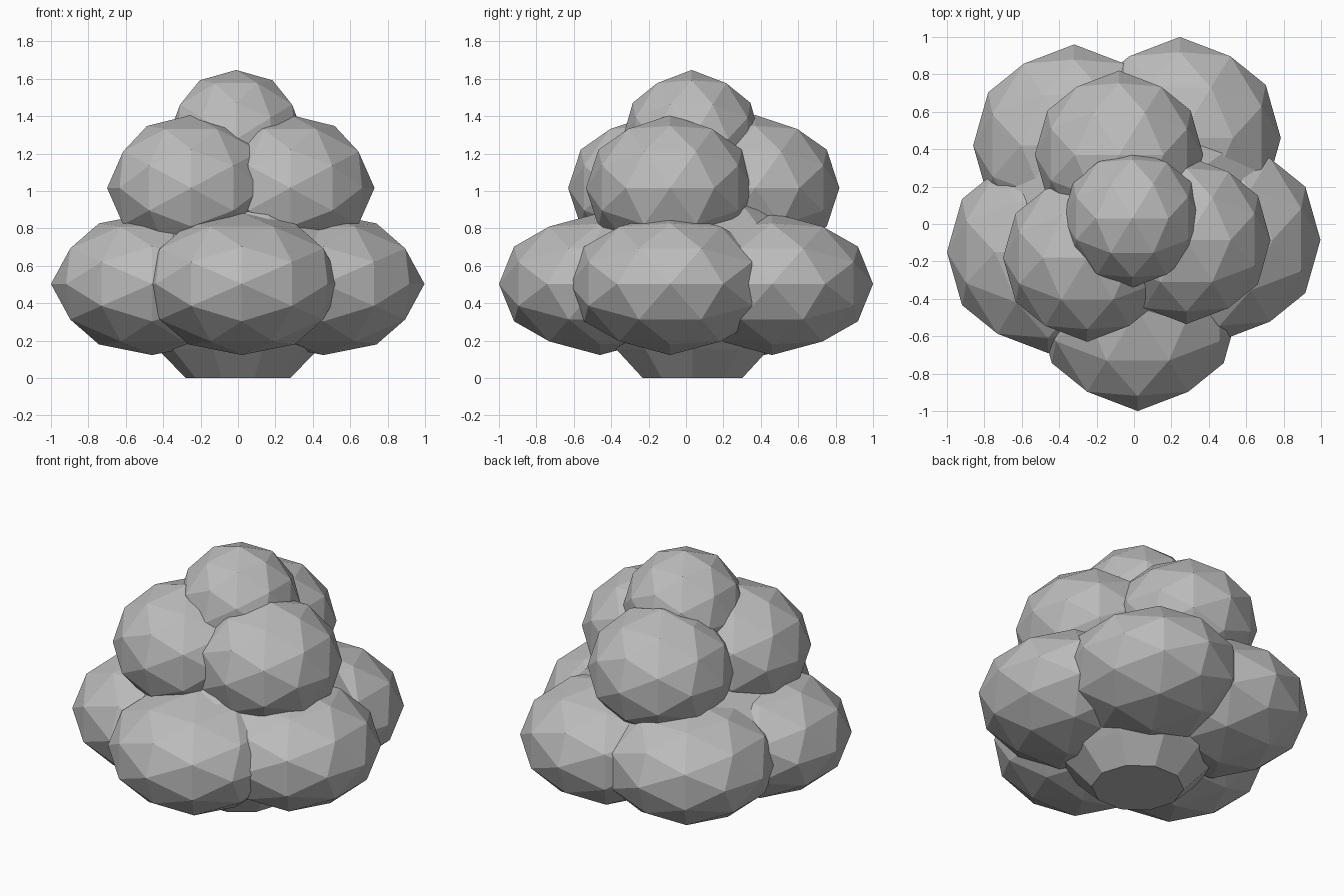
import bpy, bmesh, math
from mathutils import Vector

if "Cube" in bpy.data.objects:
    bpy.data.objects.remove(bpy.data.objects["Cube"])

grey = bpy.data.materials.new("plain grey")
grey.diffuse_color = (0.5, 0.5, 0.5, 1)
grey.use_nodes = True
grey.node_tree.nodes["Principled BSDF"].inputs["Base Color"].default_value = grey.diffuse_color


def finish(bm, name, location=(0, 0, 0)):
    bmesh.ops.recalc_face_normals(bm, faces=bm.faces)
    mesh = bpy.data.meshes.new(name)
    bm.to_mesh(mesh)
    bm.free()
    mesh.materials.append(grey)
    obj = bpy.data.objects.new(name, mesh)
    obj.location = location
    bpy.context.collection.objects.link(obj)


def blob(name, location, radius, height):
    """Once-divided icosahedron with a two-fold axis pointing up."""
    bm = bmesh.new()
    t = (1 + math.sqrt(5)) / 2
    for a in (-1, 1):
        for b in (-t, t):
            for co in ((a, 0, b), (0, b, a), (b, a, 0)):
                bm.verts.new(co)
    bmesh.ops.convex_hull(bm, input=bm.verts)
    bmesh.ops.subdivide_edges(bm, edges=bm.edges[:], cuts=1, use_grid_fill=True)
    for v in bm.verts:
        v.co = v.co.normalized() * Vector((radius, radius, height))
    finish(bm, name, location)


# Lower ring of five clumps
for i, (x, y) in enumerate([(0.02, -0.46), (0.457, -0.085), (0.245, 0.46),
                            (-0.32, 0.42), (-0.46, -0.15)]):
    blob(f"lower_clump_{i + 1}", (x, y, 0.503), 0.54, 0.38)

# Middle ring of three clumps
for i, (x, y) in enumerate([(0.28, -0.085), (-0.08, 0.37), (-0.25, -0.18)]):
    blob(f"middle_clump_{i + 1}", (x, y, 1.016), 0.45, 0.39)

# Top clump
blob("top_clump", (-0.01, 0.03, 1.277), 0.37, 0.37)

# Inner core with a flat base, turned from a profile
profile = [(0.28, 0), (0.43, 0.155), (0.65, 0.4), (0.74, 0.6),
           (0.73, 0.71), (0.49, 0.9), (0.2, 1.03)]
SIDES = 10
bm = bmesh.new()
rings = [[bm.verts.new((r * math.cos(math.tau * k / SIDES),
                        r * math.sin(math.tau * k / SIDES), z))
          for k in range(SIDES)] for r, z in profile]
for low, high in zip(rings, rings[1:]):
    for k in range(SIDES):
        n = (k + 1) % SIDES
        bm.faces.new((low[k], low[n], high[n], high[k]))
bm.faces.new(rings[0])
bm.faces.new(rings[-1])
finish(bm, "core", (0, 0.035, 0))
